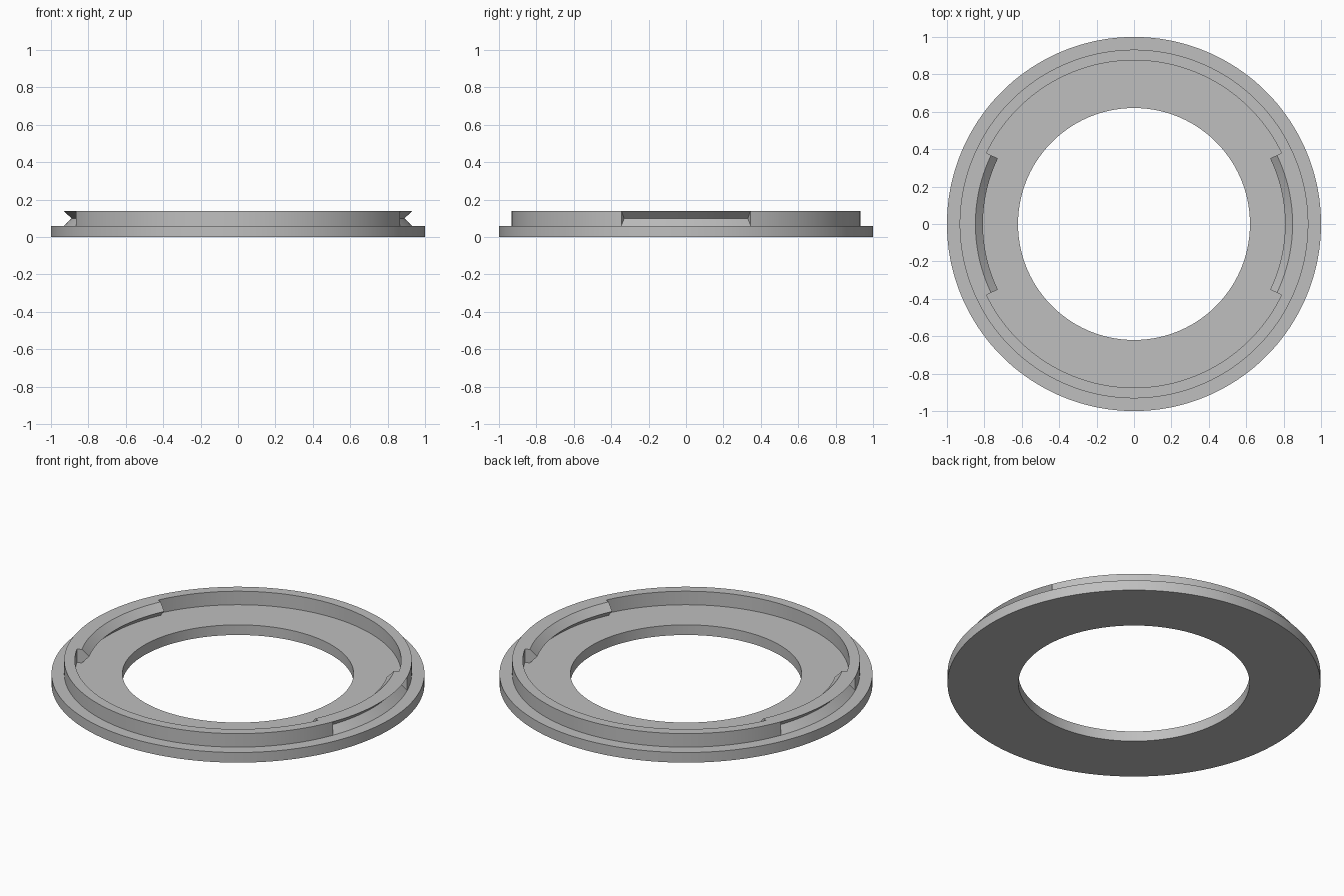
import bpy, bmesh
from math import cos, sin, radians

cube = bpy.data.objects.get("Cube")
if cube:
    bpy.data.objects.remove(cube, do_unlink=True)

grey = bpy.data.materials.new("plain grey")
grey.use_nodes = True
colour = (0.52, 0.52, 0.52, 1)
grey.diffuse_color = colour
grey.node_tree.nodes["Principled BSDF"].inputs["Base Color"].default_value = colour


def sweep(name, rings):
    """Join (angle, profile) rings, each profile a loop of (radius, z), into a closed ring."""
    bm = bmesh.new()
    loops = [[bm.verts.new((r * cos(radians(a)), r * sin(radians(a)), z))
              for r, z in profile] for a, profile in rings]
    for i, here in enumerate(loops):
        after = loops[(i + 1) % len(loops)]
        for j in range(len(here)):
            k = (j + 1) % len(here)
            bm.faces.new((here[j], after[j], after[k], here[k]))
    bmesh.ops.remove_doubles(bm, verts=bm.verts, dist=0.0001)
    bmesh.ops.recalc_face_normals(bm, faces=bm.faces)
    mesh = bpy.data.meshes.new(name)
    bm.to_mesh(mesh)
    bm.free()
    mesh.materials.append(grey)
    obj = bpy.data.objects.new(name, mesh)
    bpy.context.collection.objects.link(obj)
    bpy.ops.object.select_all(action="DESELECT")
    obj.select_set(True)
    bpy.context.view_layer.objects.active = obj
    bpy.ops.object.shade_smooth_by_angle(angle=radians(25))
    return obj


# Flat base ring
base = [(0.62, 0), (1, 0), (1, 0.06), (0.62, 0.06)]
sweep("base_ring", [(a * 2, base) for a in range(180)])


# Raised rim: plain at front and back, inner ridge and outer groove at the sides
def rim_profile(outer_mid, inner_edge, inner_mid):
    low, mid, top = 0.06, 0.1, 0.14
    return [(0.932, low), (outer_mid, mid), (0.932, top),
            (inner_edge, top), (inner_mid, mid), (inner_edge, low)]


plain = rim_profile(0.932, 0.875, 0.875)
ridge = rim_profile(0.932, 0.848, 0.808)
grooved = rim_profile(0.89, 0.848, 0.808)
groove_end, ridge_end = 21.8, 25.7
spans = [(-ridge_end, -groove_end, ridge, 2),
         (-groove_end, groove_end, grooved, 24),
         (groove_end, ridge_end, ridge, 2),
         (ridge_end, 180 - ridge_end, plain, 64)]

rings = []
for turn in (0, 180):
    for start, end, profile, steps in spans:
        rings += [(turn + start + (end - start) * s / steps, profile)
                  for s in range(steps + 1)]
sweep("locking_rim", rings)
